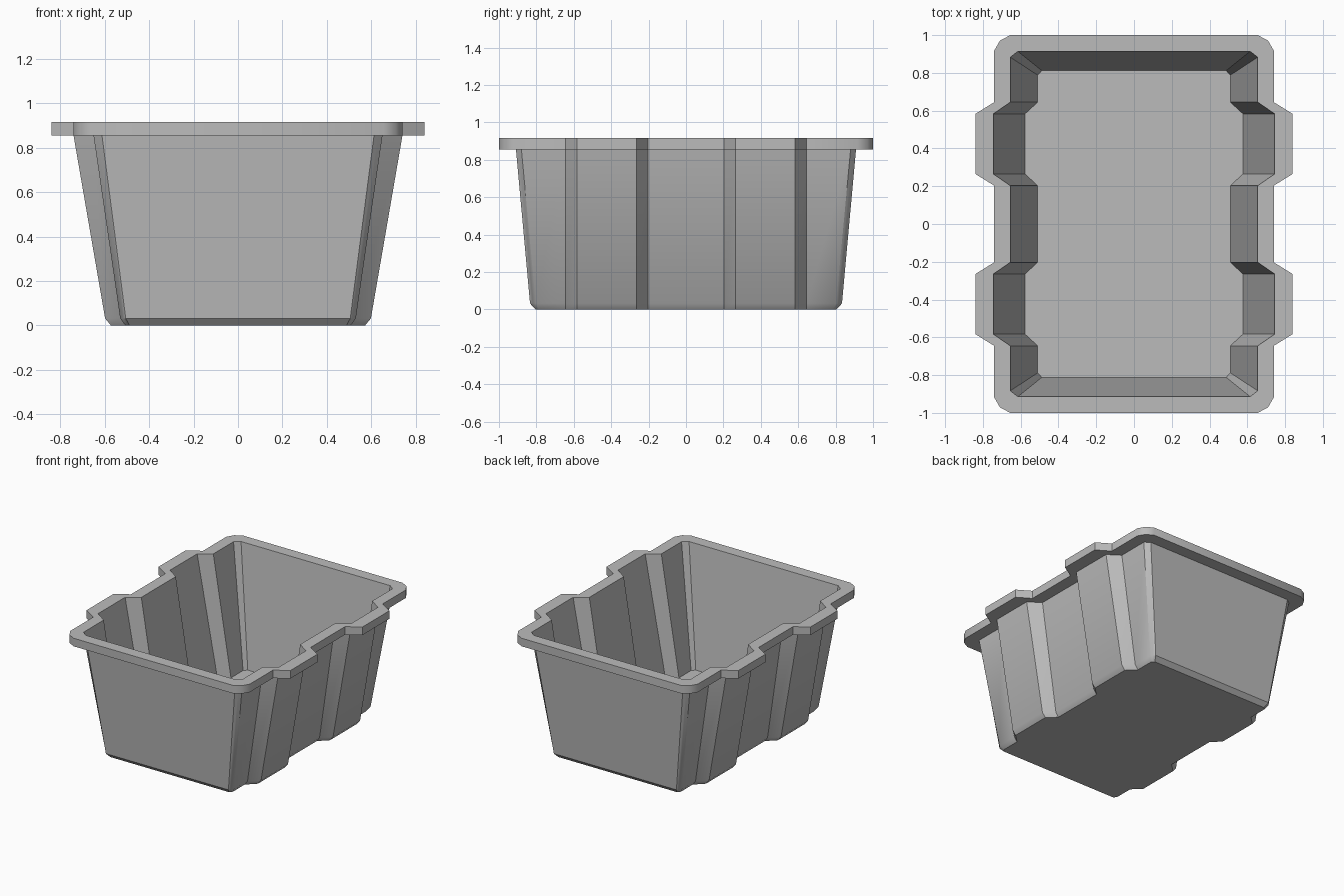
import bpy, bmesh, math

if "Cube" in bpy.data.objects:
    bpy.data.objects.remove(bpy.data.objects["Cube"], do_unlink=True)

# Single plastic colour
grey = bpy.data.materials.new("grey_plastic")
grey.use_nodes = True
colour = (0.5, 0.5, 0.5, 1.0)
grey.diffuse_color = colour
grey.node_tree.nodes["Principled BSDF"].inputs["Base Color"].default_value = colour


def outline(side, rib, end, cx, cy, bulge=0.0):
    """Closed outline of a box with two ribs on each long side and cut corners."""
    mid = ((side + cx) / 2 + bulge, (end + cy) / 2 + bulge)
    quarter = [(side, 0.203), (rib, 0.265), (rib, 0.583), (side, 0.645),
               (side, cy), mid, (cx, end)]
    half = quarter + [(-x, y) for x, y in reversed(quarter)]
    return half + [(-x, -y) for x, y in half]


# Rings from the underside, up the outer wall, round the rim, down to the floor
wall_top = outline(0.65, 0.74, 0.909, 0.612, 0.88)
rim = outline(0.74, 0.84, 1.0, 0.655, 0.918, 0.012)
rings = [
    (0.0, outline(0.507, 0.572, 0.805, 0.488, 0.785)),
    (0.032, outline(0.53, 0.598, 0.834, 0.505, 0.803)),
    (0.855, wall_top),
    (0.855, rim),
    (0.915, rim),
    (0.915, outline(0.655, 0.745, 0.914, 0.615, 0.883)),
    (0.03, outline(0.51, 0.577, 0.812, 0.488, 0.788)),
]

bm = bmesh.new()
loops = [[bm.verts.new((x, y, z)) for x, y in pts] for z, pts in rings]
for low, high in zip(loops, loops[1:]):
    n = len(low)
    for i in range(n):
        j = (i + 1) % n
        bm.faces.new((low[i], low[j], high[j], high[i]))
bm.faces.new(list(reversed(loops[0])))   # underside
bm.faces.new(loops[-1])                  # inner floor
bmesh.ops.recalc_face_normals(bm, faces=bm.faces)

mesh = bpy.data.meshes.new("ribbed_tub")
bm.to_mesh(mesh)
bm.free()
mesh.materials.append(grey)
tub = bpy.data.objects.new("ribbed_tub", mesh)
bpy.context.collection.objects.link(tub)

# Smooth only the gentle bends
bpy.ops.object.select_all(action='DESELECT')
tub.select_set(True)
bpy.context.view_layer.objects.active = tub
bpy.ops.object.shade_smooth_by_angle(angle=math.radians(35))
